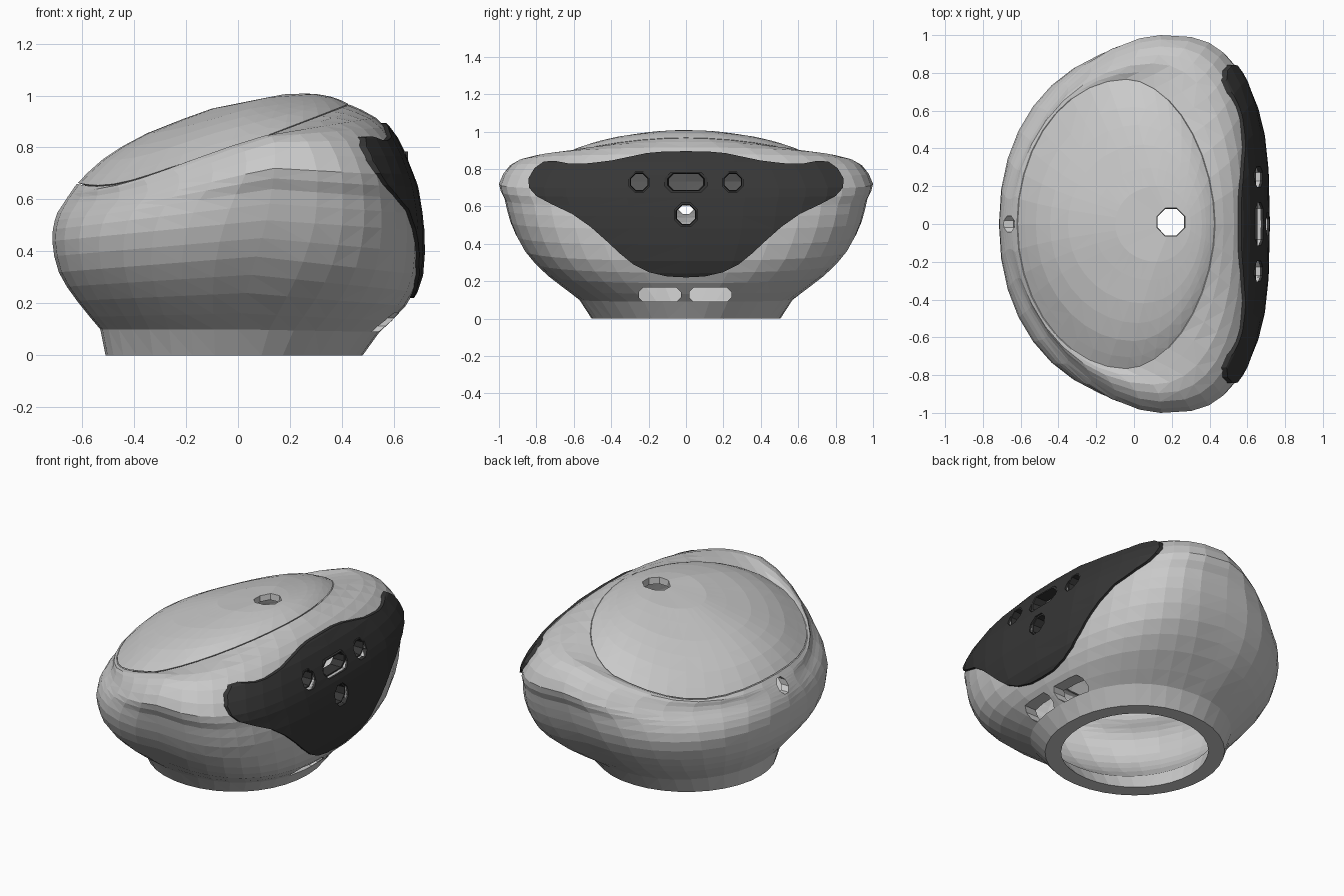
import bpy, bmesh, math
from mathutils import Vector

if "Cube" in bpy.data.objects:
    bpy.data.objects.remove(bpy.data.objects["Cube"])

SEG = 36
CZ = 0.45          # height the shells are scaled about


def material(name, col):
    m = bpy.data.materials.new(name)
    m.diffuse_color = (*col, 1)
    m.use_nodes = True
    m.node_tree.nodes["Principled BSDF"].inputs["Base Color"].default_value = m.diffuse_color
    return m


GREY = material("light grey shell", (0.59, 0.59, 0.59))
DARK = material("charcoal plate", (0.037, 0.037, 0.037))


def make(name, bm, mat):
    bmesh.ops.recalc_face_normals(bm, faces=bm.faces[:])
    me = bpy.data.meshes.new(name)
    bm.to_mesh(me)
    bm.free()
    me.materials.append(mat)
    ob = bpy.data.objects.new(name, me)
    bpy.context.collection.objects.link(ob)
    return ob


def refine(rows):
    """Insert a smooth in-between ring between each pair of rings."""
    out = []
    for i in range(len(rows) - 1):
        a, b, c, d = (rows[max(0, min(len(rows) - 1, k))] for k in (i - 1, i, i + 1, i + 2))
        out.append(b)
        out.append(tuple((-p + 9 * q + 9 * r - s) / 16 for p, q, r, s in zip(a, b, c, d)))
    return out + [rows[-1]]


def ring(r, s=1.0):
    """Tilted egg-shaped ring from its back, front and side points."""
    xb, zb, xf, zf, xs, ys, zs, nb, nf = r
    # upper rings sag a little at the back corners
    sag = 0.035 * max(0, min(1, (zs - .62) / .16, (1 - zs) / .18))
    out = []
    for i in range(SEG):
        t = 2 * math.pi * i / SEG
        c, d = math.cos(t), math.sin(t)
        n = nf if c > 0 else nb
        f, g = abs(c) ** (2 / n), math.copysign(abs(d) ** (2 / n), d)
        xe, ze = (xf, zf) if c > 0 else (xb, zb)
        x, z = xs + (xe - xs) * f, zs + (ze - zs) * f
        if c < 0:
            z -= sag * math.sin(2 * t) ** 2
        out.append(Vector((x * s, ys * g * s, CZ + (z - CZ) * s)))
    return out


def squash(r, s):
    return [Vector((p.x * s, p.y * s, p.z)) for p in r]


def loft(name, rings, mat, closed):
    bm = bmesh.new()
    vs = [[bm.verts.new(p) for p in r] for r in rings]
    pairs = list(zip(vs, vs[1:])) + ([(vs[-1], vs[0])] if closed else [])
    for a, b in pairs:
        for i in range(SEG):
            j = (i + 1) % SEG
            quad = [a[i % len(a)], a[j % len(a)], b[j % len(b)], b[i % len(b)]]
            bm.faces.new(list(dict.fromkeys(quad)))
    bmesh.ops.triangulate(bm, faces=bm.faces[:])
    return make(name, bm, mat)


def prism(outline, axis, centre, a, b, sa=1.0, sb=1.0, mat=GREY, name="cutter"):
    """Prism or taper along x or z, mostly used as a cutter."""
    bm = bmesh.new()
    ends = []
    for h, s in ((a, sa), (b, sb)):
        pts = [(centre[0] + u * s, centre[1] + v * s) for u, v in outline]
        ends.append([bm.verts.new((h, p, q) if axis == 'X' else (p, q, h)) for p, q in pts])
    n = len(outline)
    for i in range(n):
        j = (i + 1) % n
        bm.faces.new((ends[0][i], ends[0][j], ends[1][j], ends[1][i]))
    bm.faces.new(ends[0])
    bm.faces.new(ends[1])
    ob = make(name, bm, mat)
    ob.hide_render = name == "cutter"
    return ob


def boolean(ob, cutter, op='DIFFERENCE'):
    m = ob.modifiers.new("cut", 'BOOLEAN')
    m.operation, m.object, m.solver = op, cutter, 'EXACT'
    dg = bpy.context.evaluated_depsgraph_get()
    dg.update()
    me = bpy.data.meshes.new_from_object(ob.evaluated_get(dg))
    ob.modifiers.clear()
    ob.data = me
    bpy.data.objects.remove(cutter)


def octagon(r):
    return [(r * math.cos(math.pi * (k + .5) / 4), r * math.sin(math.pi * (k + .5) / 4)) for k in range(8)]


def slot(w, h):
    k = h * 0.6
    return [(-w, -h + k), (-w + k, -h), (w - k, -h), (w, -h + k),
            (w, h - k), (w - k, h), (-w + k, h), (-w, h - k)]


# ring: back x,z / front x,z / side x,y,z / back and front roundness
FOOT = (-.51, 0, .48, 0, 0, .505, 0, 2, 2.1)
SHELL = [FOOT] + refine([
    (-.53, .10, .545, .09, 0, .57, .10, 2, 2.3),
    (-.62, .21, .645, .19, .03, .745, .24, 2.15, 2.6),
    (-.69, .32, .70, .31, .07, .87, .38, 2.2, 2.8),
    (-.715, .44, .705, .48, .11, .94, .52, 2.15, 3.0),
    (-.705, .52, .69, .60, .13, .97, .64, 1.95, 3.0),
    (-.685, .57, .667, .69, .14, 1.0, .72, 1.75, 3.0),
    (-.66, .61, .605, .83, .14, .94, .82, 1.8, 2.7),
    (-.64, .635, .53, .915, .10, .85, .845, 2, 2.25),
    (-.62, .66, .43, .965, -.04, .77, .785, 2, 1.85),
])
LID = refine([
    (-.616, .664, .426, .967, -.04, .766, .788, 2, 1.85),
    (-.52, .755, .40, .98, 0, .62, .88, 2, 1.9),
    (-.35, .855, .36, .995, .05, .42, .95, 2, 2),
    (-.10, .950, .30, 1.006, .12, .2, .993, 2, 2),
])

# hollow head shell with a wide foot rim
outer = [ring(r) for r in SHELL]
inner = [squash(outer[0], .82), squash(outer[1], .84)] + [ring(r, .93) for r in SHELL[3:]]
head = loft("head_shell", outer + inner[::-1], GREY, True)

# separate lid, closed at the crown inside and out
crown = Vector((.2, 0, 1.01))
low = Vector((.2 * .93, 0, CZ + .56 * .93))
lid = loft("top_lid", [[low]] + [ring(r, .93) for r in LID[::-1]] + [ring(r) for r in LID] + [[crown]], GREY, False)

# face plate: a slightly larger skin trimmed to the mask outline
skin = [ring(r, 1.018) for r in SHELL] + [ring(r, .985) for r in SHELL[::-1]]
plate = loft("face_plate", skin, DARK, True)
half = [(.12, .893), (.21, .885), (.30, .866), (.40, .845), (.48, .835), (.55, .828), (.62, .828),
        (.70, .843), (.76, .84), (.81, .805), (.842, .75), (.84, .70), (.80, .655), (.72, .612),
        (.61, .56), (.51, .49), (.42, .41), (.35, .345), (.28, .288), (.20, .248), (.10, .225)]
mask = [(0, .895)] + half + [(0, .22)] + [(-y, z) for y, z in half[::-1]]
boolean(plate, prism(mask, 'X', (0, 0), .25, 1, mat=DARK), 'INTERSECT')

# sensor holes through plate and shell, each lined by a dark collar
holes = [("left_eye", octagon(.05), (.25, .73), .645), ("right_eye", octagon(.05), (-.25, .73), .645),
         ("visor", slot(.095, .045), (0, .73), .655), ("nose", octagon(.056), (0, .555), .69)]
for name, outline, c, x in holes:
    boolean(head, prism(outline, 'X', c, .4, .9, 1.2, 1.2))
    boolean(plate, prism(outline, 'X', c, .5, .9, 1.2, 1.2, DARK))
    collar = prism(outline, 'X', c, x - .07, x, 1.2, 1.2, DARK, name + "_collar")
    boolean(collar, prism(outline, 'X', c, x - .15, x + .05, .85, 1.1, DARK))

# two low slots, the rear socket and the crown hole
for y in (-.14, .13):
    boolean(head, prism(slot(.112, .037), 'X', (y, .128), .3, .9))
boolean(head, prism(octagon(.045), 'X', (0, .6), -.9, -.5))
boolean(lid, prism(octagon(.078), 'Z', (.195, .01), .8, 1.04, .75, 1.08))
